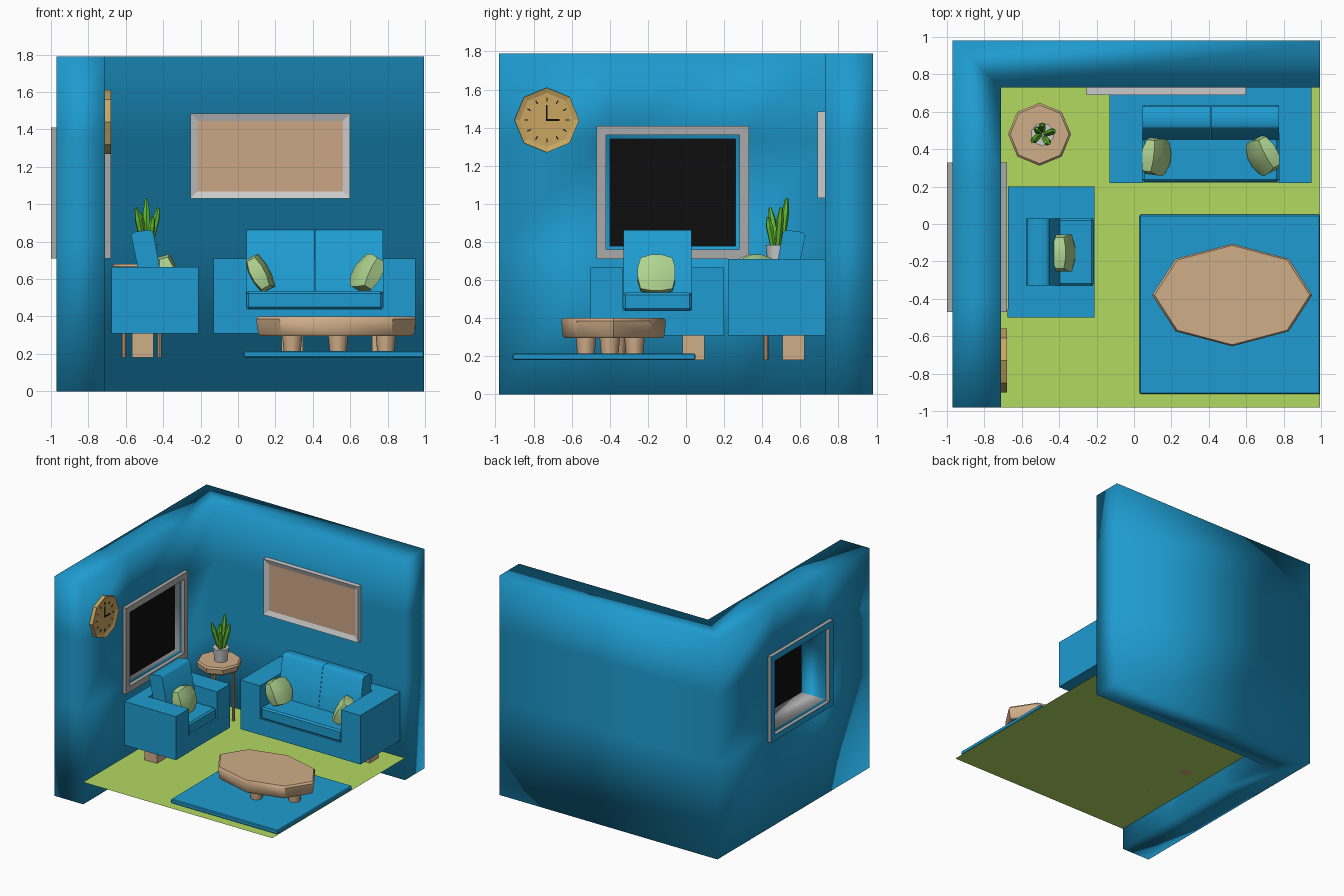
import bpy, bmesh, math
from mathutils import Matrix, Vector, Euler

if "Cube" in bpy.data.objects:
    bpy.data.objects.remove(bpy.data.objects["Cube"])

COL = {"blue": (.013, .33, .63), "floor": (.45, .70, .12), "wood": (.63, .42, .25), "gold": (.58, .38, .12),
       "pillow": (.43, .66, .28), "leaf": (.12, .5, .03), "white": (.75, .75, .72), "grey": (.4, .4, .4),
       "black": (.004, .004, .004), "canvas": (.6, .38, .24)}
MATS = {}
for n, c in COL.items():
    MATS[n] = bpy.data.materials.new(n)
    MATS[n].diffuse_color = (*c, 1)


def make(name, bm, *mats, xf=None, smooth=None):
    if xf is not None:
        bmesh.ops.transform(bm, matrix=xf, verts=bm.verts)
    bmesh.ops.recalc_face_normals(bm, faces=bm.faces)
    me = bpy.data.meshes.new(name)
    bm.to_mesh(me)
    bm.free()
    for m in mats:
        me.materials.append(MATS[m])
    ob = bpy.data.objects.new(name, me)
    bpy.context.collection.objects.link(ob)
    if smooth:
        for o in bpy.context.selected_objects:
            o.select_set(False)
        ob.select_set(True)
        bpy.context.view_layer.objects.active = ob
        bpy.ops.object.shade_smooth_by_angle(angle=math.radians(smooth))
    return ob


def box_bm(lo, hi):
    bm = bmesh.new()
    bmesh.ops.create_cube(bm, size=1)
    for v in bm.verts:
        v.co = [lo[i] + (v.co[i] + .5) * (hi[i] - lo[i]) for i in range(3)]
    bm.normal_update()
    return bm


def box(name, lo, hi, mat, xf=None, bevel=0):
    bm = box_bm(lo, hi)
    if bevel:
        bmesh.ops.bevel(bm, geom=bm.edges[:], offset=bevel, segments=1, affect='EDGES')
    return make(name, bm, mat, xf=xf)


def prism_bm(pts, z0, z1):
    bm = bmesh.new()
    f = bm.faces.new([bm.verts.new((x, y, z0)) for x, y in pts])
    top = bmesh.ops.extrude_face_region(bm, geom=[f])["geom"]
    for v in top:
        if isinstance(v, bmesh.types.BMVert):
            v.co.z = z1
    bmesh.ops.recalc_face_normals(bm, faces=bm.faces)
    return bm


def rod(name, p, q, r1, r2, n, mat, scale=(1, 1, 1), bevel=0, smooth=None):
    p, q = Vector(p), Vector(q)
    bm = bmesh.new()
    bmesh.ops.create_cone(bm, cap_ends=True, segments=n, radius1=r1, radius2=r2, depth=(q - p).length)
    if bevel:
        rim = [e for e in bm.edges if abs(e.verts[0].co.z - e.verts[1].co.z) < 1e-5]
        bmesh.ops.bevel(bm, geom=rim, offset=bevel, segments=1, affect='EDGES')
    rot = (q - p).to_track_quat('Z', 'Y').to_matrix().to_4x4()
    return make(name, bm, mat, xf=Matrix.Translation((p + q) / 2) @ rot @ Matrix.Diagonal((*scale, 1)), smooth=smooth)


def pierce(bm, inside):
    # open matching faces on both sides and bridge the hole
    bmesh.ops.delete(bm, geom=[f for f in bm.faces if inside(f)], context='FACES')
    return bmesh.ops.bridge_loops(bm, edges=[e for e in bm.edges if e.is_boundary])["faces"]


# L-shaped walls with a window opening
bm = prism_bm([(-.97, -.98), (-.71, -.98), (-.71, .73), (.995, .73), (.995, .98), (-.97, .98)], 0, 1.79)
for co, no in [((0, -.4, 0), (0, 1, 0)), ((0, .26, 0), (0, 1, 0)), ((0, 0, .78), (0, 0, 1)), ((0, 0, 1.34), (0, 0, 1))]:
    bmesh.ops.bisect_plane(bm, geom=bm.verts[:] + bm.edges[:] + bm.faces[:], plane_co=co, plane_no=no)
bm.normal_update()


def in_window(f):
    c = f.calc_center_median()
    return abs(f.normal.x) > .9 and c.x < -.7 and -.4 < c.y < .26 and .78 < c.z < 1.34


for f in pierce(bm, in_window):
    f.material_index = 0 if f.calc_center_median().y < -.39 else 1
walls = make("walls", bm, "blue", "grey", smooth=95)

# floor sheet and rug
bm = bmesh.new()
bm.faces.new([bm.verts.new((x, y, .18)) for x, y in [(-.71, -.98), (.995, -.98), (.995, .73), (-.71, .73)]])
make("floor", bm, "floor")
box("rug", (.03, -.91, .181), (.995, .05, .215), "blue", bevel=.006)

# window frames inside and outside, and pane
for name, x0, x1 in [("inner_window_frame", -.71, -.68), ("outer_window_frame", -1, -.97)]:
    bm = box_bm((x0, -.47, .71), (x1, .33, 1.41))
    caps = [f for f in bm.faces if abs(f.normal.x) > .9]
    bmesh.ops.inset_individual(bm, faces=caps, thickness=.07)
    pierce(bm, lambda f: f in caps)
    bmesh.ops.recalc_face_normals(bm, faces=bm.faces)
    for f in bm.faces:
        f.material_index = int(f.normal.x < -.9)
    make(name, bm, "grey", "blue")
box("window_pane", (-.76, -.4, .78), (-.75, .26, 1.34), "black")

# framed picture with recessed canvas
bm = box_bm((-.255, .69, 1.03), (.6, .73, 1.485))
front = [f for f in bm.faces if f.normal.y < -.9]
bmesh.ops.inset_region(bm, faces=front, thickness=.055, depth=-.015)
front[0].material_index = 1
make("picture", bm, "white", "canvas")

# octagonal clock with recessed dial, ticks and hands
bm = bmesh.new()
bmesh.ops.create_cone(bm, cap_ends=True, segments=8, radius1=.17, radius2=.17, depth=.03)
bm.normal_update()
bmesh.ops.inset_region(bm, faces=[f for f in bm.faces if f.normal.z > .9], thickness=.028, depth=-.01)
C = Matrix.Translation((-.695, -.73, 1.44))
make("clock", bm, "gold", xf=C @ Matrix.Rotation(math.pi / 2, 4, 'Y'))
for i in range(12):
    box("clock_tick", (.004, -.003, .098), (.008, .003, .118), "black", xf=C @ Matrix.Rotation(i * math.pi / 6, 4, 'X'))
box("minute_hand", (.004, -.004, -.004), (.009, .004, .08), "black", xf=C)
box("hour_hand", (.004, -.004, -.005), (.009, .065, .005), "black", xf=C)


# sofa and armchair share one builder: local front at y = 0, facing -y
def seat(name, xf, hw, hin, d, top, n, legs):
    b = d - .10
    u = [(-hw, 0), (-hin, 0), (-hin, b), (hin, b), (hin, 0), (hw, 0), (hw, d), (-hw, d)]
    make(name + "_arms_and_back", prism_bm(u, .31, top), "blue", xf=xf)
    box(name + "_base", (-hin, .002, .31), (hin, b, .44), "blue", xf)
    box(name + "_seat_cushion", (-hin, .005, .44), (hin, b, .535), "blue", xf, bevel=.012)
    w = 2 * hin / n
    turn = Matrix(((0, 0, 1, 0), (1, 0, 0, 0), (0, 1, 0, 0), (0, 0, 0, 1)))
    side = [(b - .18, .53), (b - .07, .51), (b - .003, .835), (b - .02, .852), (b - .105, .864), (b - .122, .85)]
    for i in range(n):
        x = -hin + i * w
        make(name + "_back_cushion", prism_bm(side, x + .001, x + w - .001), "blue", xf=xf @ turn, smooth=50)
    for x in legs:
        box(name + "_leg", (x - .058, d - .223, .18), (x + .058, d - .108, .31), "wood", xf)


seat("sofa", Matrix.Translation((.41, .22, 0)), .54, .365, .51, .71, 2, (-.12, .365))
seat("armchair", Matrix.Translation((-.21, -.15, 0)) @ Matrix.Rotation(math.pi / 2, 4, 'Z'),
     .35, .18, .465, .665, 1, (-.19, .19))

# throw pillows
for loc, tilt, turn in [((.118, .36, .63), -28, 83), ((.69, .365, .63), -28, -62), ((-.375, -.155, .63), -16, 90)]:
    bm = bmesh.new()
    bmesh.ops.create_cube(bm, size=2)
    bmesh.ops.subdivide_edges(bm, edges=bm.edges[:], cuts=2, use_grid_fill=True)
    for v in bm.verts:
        x, y, z = v.co
        v.co = (.1 * x * (1 - .16 * z * z), .054 * y * (1 - .28 * (x * x + z * z)), .1 * z * (1 - .16 * x * x))
    e = Euler((math.radians(tilt), 0, math.radians(turn))).to_matrix().to_4x4()
    make("pillow", bm, "pillow", xf=Matrix.Translation(loc) @ e, smooth=60)

# side table with three thin legs
rod("side_table_top", (-.505, .48, .615), (-.505, .48, .68), .16, .17, 8, "wood", bevel=.012, smooth=40)
for x, y in [(-.61, .54), (-.42, .54), (-.505, .42)]:
    rod("side_table_leg", (x, y, .18), (x, y, .62), .012, .012, 8, "wood")

# potted plant
P = Vector((-.49, .48, 0))
rod("pot", P + Vector((0, 0, .68)), P + Vector((0, 0, .785)), .05, .062, 10, "white", smooth=40)
for a, t in [((-.01, .0), (-.055, -.04, .98)), ((0, .02), (.0, .05, 1.03)), ((.015, 0), (.065, .02, .98)),
             ((.01, -.02), (.035, -.05, .93)), ((-.02, .01), (-.03, .03, .95))]:
    p, q = P + Vector((*a, .76)), P + Vector(t)
    m = p.lerp(q, .72)
    rod("leaf", p, m, .015, .02, 6, "leaf", smooth=50)
    rod("leaf_tip", m, q, .02, .008, 6, "leaf", smooth=50)

# coffee table: stretched octagon on four stubby legs
rod("coffee_table_top", (.525, -.38, .295), (.525, -.38, .4), .415, .43, 8, "wood",
    scale=(1, .64, 1), bevel=.014, smooth=40)
for x, y in [(.29, -.365), (.535, -.525), (.535, -.27), (.79, -.40)]:
    rod("coffee_table_leg", (x, y, .215), (x, y, .3), .046, .054, 8, "wood", smooth=50)

for m in bpy.data.materials:
    if m.users and not m.is_grease_pencil:
        m.use_nodes = True
        m.node_tree.nodes["Principled BSDF"].inputs["Base Color"].default_value = m.diffuse_color
